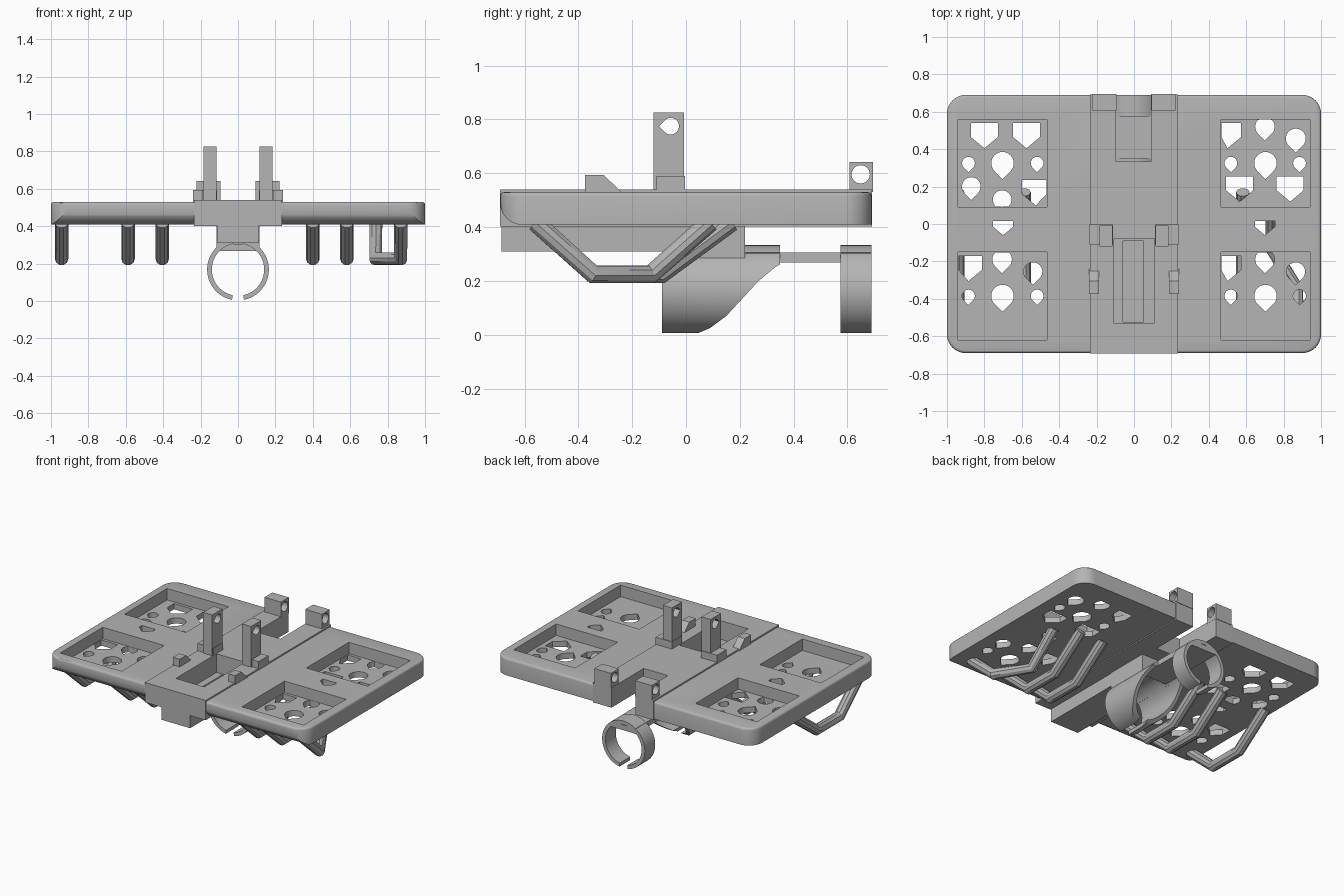
import bpy, bmesh
from math import sin, cos, pi, radians, sqrt

if "Cube" in bpy.data.objects:
    bpy.data.objects.remove(bpy.data.objects["Cube"], do_unlink=True)

grey = bpy.data.materials.new("plain grey")
grey.use_nodes = True
grey.diffuse_color = (0.46, 0.46, 0.46, 1)
grey.node_tree.nodes["Principled BSDF"].inputs["Base Color"].default_value = grey.diffuse_color
parts = []


def add_prism(bm, points, axis, low, high):
    """Extrude a 2D outline along the x, y or z axis."""
    place = {"x": lambda u, v, w: (w, u, v),
             "y": lambda u, v, w: (u, w, v),
             "z": lambda u, v, w: (u, v, w)}[axis]
    a = [bm.verts.new(place(u, v, low)) for u, v in points]
    b = [bm.verts.new(place(u, v, high)) for u, v in points]
    bm.faces.new(a)
    bm.faces.new(b[::-1])
    for i in range(len(a)):
        j = (i + 1) % len(a)
        bm.faces.new((a[i], b[i], b[j], a[j]))


def finish(name, bm):
    bmesh.ops.recalc_face_normals(bm, faces=bm.faces[:])
    mesh = bpy.data.meshes.new(name)
    bm.to_mesh(mesh)
    bm.free()
    mesh.materials.append(grey)
    obj = bpy.data.objects.new(name, mesh)
    bpy.context.collection.objects.link(obj)
    return obj


def prism(name, points, axis, low, high):
    bm = bmesh.new()
    add_prism(bm, points, axis, low, high)
    obj = finish(name, bm)
    parts.append(obj)
    return obj


def rect(u0, u1, v0, v1):
    return [(u0, v0), (u1, v0), (u1, v1), (u0, v1)]


def box(name, x0, x1, y0, y1, z0, z1):
    return prism(name, rect(x0, x1, y0, y1), "z", z0, z1)


def boolean(obj, shapes, operation="DIFFERENCE"):
    """Apply a boolean with a set of disjoint prisms."""
    bm = bmesh.new()
    for shape in shapes:
        add_prism(bm, *shape)
    cutter = finish("cutter", bm)
    cutter.hide_render = True
    mod = obj.modifiers.new("cut", "BOOLEAN")
    mod.object, mod.operation, mod.solver = cutter, operation, "EXACT"
    bpy.context.view_layer.objects.active = obj
    bpy.ops.object.modifier_apply(modifier=mod.name)
    bpy.data.objects.remove(cutter, do_unlink=True)


def arc(cu, cv, r, start, end, n):
    return [(cu + r * cos(radians(start + (end - start) * i / n)),
             cv + r * sin(radians(start + (end - start) * i / n))) for i in range(n + 1)]


def teardrop(u, v, r, toward):
    """Circle with a right-angled tip pointing toward the given angle."""
    t = radians(toward)
    tip = (u + sqrt(2) * r * cos(t), v + sqrt(2) * r * sin(t))
    return arc(u, v, r, toward + 45, toward + 315, 24) + [tip]


def pentagon(u, v):
    """House shape with the roof pointing down; v is the shoulder height."""
    w = 0.0725
    return [(u - w, v + 0.075), (u - w, v), (u, v - 0.06), (u + w, v), (u + w, v + 0.075)]


def clip(points, x0, x1, y0, y1):
    out = []
    for u, v in points:
        p = (min(max(u, x0), x1), min(max(v, y0), y1))
        if not out or abs(p[0] - out[-1][0]) + abs(p[1] - out[-1][1]) > 1e-5:
            out.append(p)
    return out


# Main tray: rounded slab with a rolled lower front edge
c = 0.1
outline = []
for sx, sy, start in ((1, 1, 0), (-1, 1, 90), (-1, -1, 180), (1, -1, 270)):
    outline += arc(sx * (1 - c), sy * (0.69 - c), c, start, start + 90, 8)
tray = prism("tray", outline, "z", 0.41, 0.53)
bm = bmesh.new()
bm.from_mesh(tray.data)
rim = [e for e in bm.edges if all(v.co.z > 0.5 for v in e.verts)]
bmesh.ops.bevel(bm, geom=rim, offset=0.015, segments=3, profile=0.5, affect="EDGES")
bm.to_mesh(tray.data)
bm.free()
side = arc(-0.61, 0.489, 0.08, 180, 270, 8) + [(0.8, 0.409), (0.8, 0.6), (-0.69, 0.6)]
boolean(tray, [(side, "x", -1.1, 1.1)], "INTERSECT")

# Four recessed pockets
pockets = [(x0, x1, y0, y1) for x0, x1 in ((-0.94, -0.465), (0.465, 0.94))
           for y0, y1 in ((0.09, 0.56), (-0.62, -0.15))]
boolean(tray, [(rect(*p), "z", 0.45, 0.6) for p in pockets])

# Holes through the pocket floors
houses = [(-0.8, 0.465), (-0.575, 0.465), (-0.525, 0.16), (0.50, 0.465), (0.565, 0.18),
          (0.835, 0.18), (-0.885, -0.245), (0.50, -0.245)]
drops = [(-0.87, 0.2, 0.05), (-0.705, 0.13, 0.05), (0.7, 0.52, 0.052), (0.865, 0.457, 0.053),
         (-0.705, -0.19, 0.052), (-0.54, -0.255, 0.05), (0.7, -0.19, 0.052), (0.865, -0.255, 0.05)]
for s in (-1, 1):
    for y in (0.325, -0.385):
        drops += [(s * 0.885, y, 0.034), (s * 0.703, y, 0.06), (s * 0.518, y, 0.034)]
cuts = []
for outline, u, v in ([(pentagon(*h), *h) for h in houses]
                      + [(teardrop(*d, 270), d[0], d[1]) for d in drops]):
    for x0, x1, y0, y1 in pockets:
        if x0 < u < x1 and y0 < v < y1:
            inside = clip(outline, x0 + 0.002, x1 - 0.002, y0 + 0.002, y1 - 0.002)
            cuts.append((inside, "z", 0.35, 0.5))
boolean(tray, cuts)
boolean(tray, [([(s * 0.7 - 0.053, 0.015), (s * 0.7 - 0.053, -0.015), (s * 0.7, -0.06),
                 (s * 0.7 + 0.053, -0.015), (s * 0.7 + 0.053, 0.015)], "z", 0.3, 0.7)
               for s in (-1, 1)])

# Centre spine with rear notch and front slot
spine = box("centre_spine", -0.235, 0.235, -0.692, 0.692, 0.402, 0.54)
for obj in (tray, spine):
    boolean(obj, [(rect(-0.095, 0.092, 0.335, 0.8), "z", 0.2, 0.8),
                  (rect(-0.11, 0.11, -0.53, -0.08), "z", 0.2, 0.8)])

# Lower rail under the spine, grooved inside the slot
rail = box("lower_rail", -0.11, 0.11, -0.685, -0.08, 0.31, 0.41)
boolean(rail, [(rect(-0.06, 0.05, -0.525, -0.085), "z", 0.345, 0.6)])

# Saddle and arm that carry the clips
RING_Z = 0.168
saddle = box("clip_saddle", -0.115, 0.115, -0.09, 0.22, 0.26, 0.41)
boolean(saddle, [(arc(0, RING_Z, 0.14, 0, 352.5, 47), "y", -0.5, 0.9)])
box("clip_arm", -0.095, 0.095, 0.2, 0.69, 0.268, 0.305)

# Open ring clips
ring = arc(0, RING_Z, 0.165, -79, 259, 56) + arc(0, RING_Z, 0.14, 258, -78, 56)
front_clip = prism("front_clip", ring, "y", -0.09, 0.35)
boolean(front_clip, [([(0.03, 0), (0.09, 0.025), (0.15, 0.07), (0.21, 0.135), (0.27, 0.2),
                       (0.33, 0.25), (0.36, 0.268), (0.4, -0.1), (0.03, -0.1)], "x", -0.5, 0.5)])
prism("rear_clip", ring, "y", 0.575, 0.69)


# Mirrored fittings on top of the spine
def mirrored_x(s, a, b):
    return sorted((s * a, s * b))


for s, tag in ((1, "left"), (-1, "right")):
    x0, x1 = mirrored_x(s, 0.115, 0.185)
    post = box(tag + "_post", x0, x1, -0.12, -0.008, 0.53, 0.825)
    boolean(post, [(teardrop(-0.057, 0.775, 0.031, 180), "x", -0.5, 0.5)])
    x0, x1 = mirrored_x(s, 0.112, 0.237)
    box(tag + "_post_foot", x0, x1, -0.11, -0.004, 0.53, 0.59)
    x0, x1 = mirrored_x(s, 0.094, 0.222)
    lug = box(tag + "_rear_lug", x0, x1, 0.608, 0.695, 0.53, 0.642)
    boolean(lug, [(arc(0.649, 0.596, 0.034, 0, 345, 23), "x", -0.5, 0.5)])
    x0, x1 = mirrored_x(s, 0.188, 0.241)
    prism(tag + "_wedge", [(-0.375, 0.53), (-0.375, 0.593), (-0.305, 0.593), (-0.24, 0.53)],
          "x", x0, x1)


# Tubular loops under the tray
def loop(name, path):
    curve = bpy.data.curves.new(name, "CURVE")
    curve.dimensions = "3D"
    curve.bevel_depth, curve.bevel_resolution, curve.use_fill_caps = 0.036, 3, True
    spline = curve.splines.new("POLY")
    spline.points.add(len(path) - 1)
    for p, co in zip(spline.points, path):
        p.co = (*co, 1)
    curve.materials.append(grey)
    obj = bpy.data.objects.new(name, curve)
    bpy.context.collection.objects.link(obj)
    bpy.ops.object.select_all(action="DESELECT")
    obj.select_set(True)
    bpy.context.view_layer.objects.active = obj
    bpy.ops.object.convert(target="MESH")
    parts.append(bpy.context.view_layer.objects.active)


TOP, LOW = 0.418, 0.225
for i, x in enumerate((-0.943, -0.588, -0.405, 0.4, 0.582)):
    loop("under_loop_%d" % (i + 1), [(x, -0.56, TOP), (x, -0.345, LOW), (x, -0.09, LOW), (x, 0.17, TOP)])
loop("skewed_under_loop", [(0.87, -0.56, TOP), (0.87, -0.345, LOW), (0.737, -0.13, LOW), (0.737, 0.09, TOP)])

# Smooth the curved surfaces, keep hard edges
bpy.ops.object.select_all(action="DESELECT")
for obj in parts:
    obj.select_set(True)
bpy.context.view_layer.objects.active = tray
bpy.ops.object.shade_smooth_by_angle(angle=radians(30))
